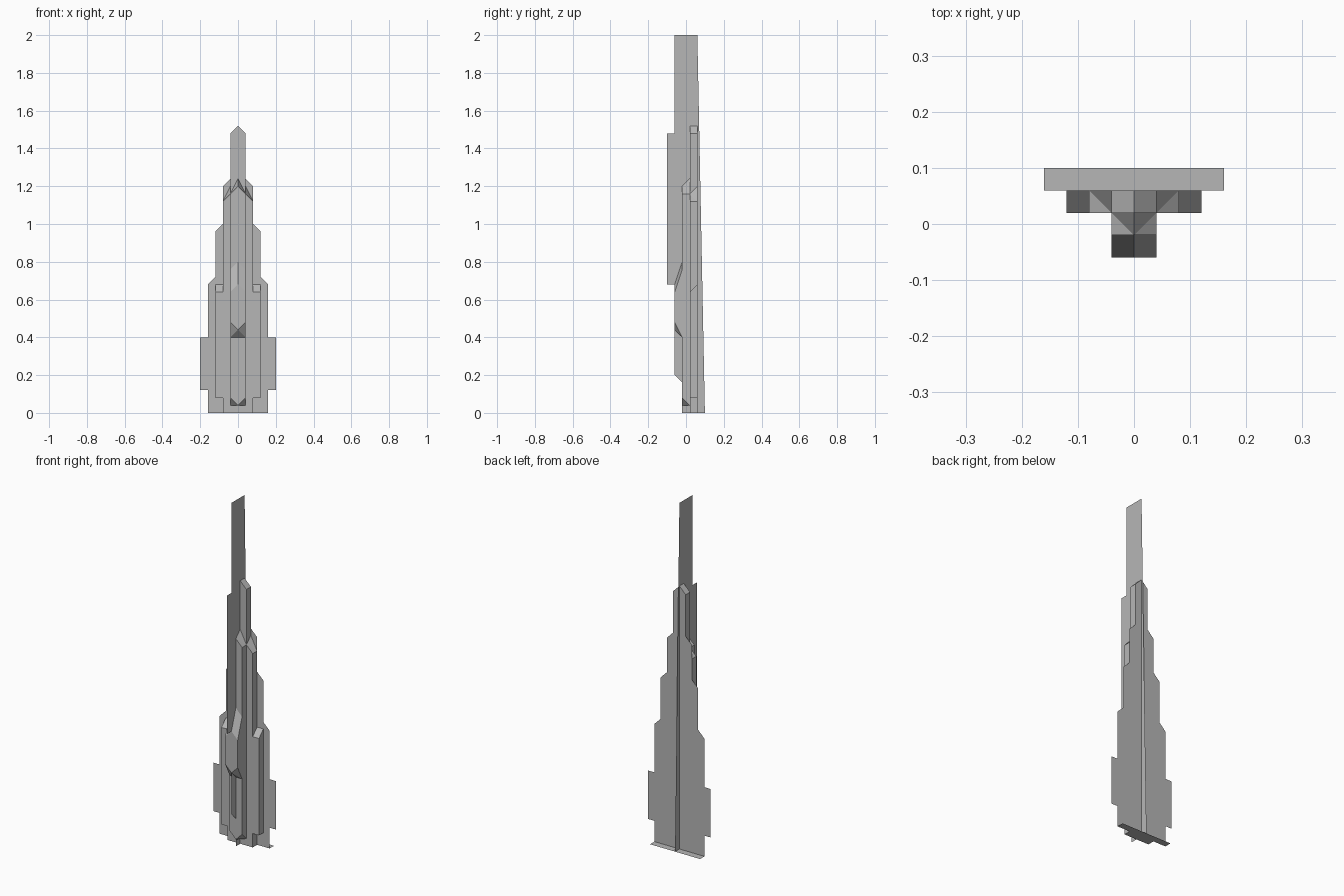
import bpy
import bmesh

cube = bpy.data.objects.get("Cube")
if cube:
    bpy.data.objects.remove(cube, do_unlink=True)

grey = bpy.data.materials.new("hull_grey")
grey.use_nodes = True
colour = (0.47, 0.47, 0.47, 1)
grey.diffuse_color = colour
grey.node_tree.nodes["Principled BSDF"].inputs["Base Color"].default_value = colour


def make(name, faces, mirror=False):
    """Object from faces given as lists of points, optionally mirrored in x."""
    bm = bmesh.new()
    for points in faces:
        bm.faces.new([bm.verts.new(p) for p in points])
    bmesh.ops.remove_doubles(bm, verts=bm.verts, dist=0.0001)
    mesh = bpy.data.meshes.new(name)
    bm.to_mesh(mesh)
    bm.free()
    mesh.materials.append(grey)
    obj = bpy.data.objects.new(name, mesh)
    bpy.context.collection.objects.link(obj)
    if mirror:
        obj.modifiers.new("Mirror", "MIRROR").use_axis[0] = True
    return obj


def column(name, x, y, low, high):
    """Mirrored column with an open inner side and back.
    Heights run inner front, outer front, outer back, inner back."""
    plan = [(x[0], y[0]), (x[1], y[0]), (x[1], y[1]), (x[0], y[1])]
    b = [(px, py, z) for (px, py), z in zip(plan, low)]
    t = [(px, py, z) for (px, py), z in zip(plan, high)]
    make(name, [
        (b[0], b[1], t[1], t[0]),      # front
        (b[1], b[2], t[2], t[1]),      # outer side
        (t[0], t[1], t[2]), (t[0], t[2], t[3]),
        (b[0], b[2], b[1]), (b[0], b[3], b[2]),
    ], mirror=True)


# Stepped back plate
half = [(0.16, 0), (0.16, 0.12), (0.2, 0.12), (0.2, 0.4), (0.16, 0.4),
        (0.16, 0.68), (0.12, 0.72), (0.12, 0.96), (0.08, 1.0),
        (0.08, 1.2), (0.04, 1.24), (0.04, 1.48), (0, 1.52)]
outline = half + [(-x, z) for x, z in reversed(half[:-1])]
make("back_plate", [[(x, 0.06, z) for x, z in reversed(outline)]])

# Upright centre fin
fin = [(-0.02, 0), (0.1, 0), (0.06, 2), (-0.06, 2), (-0.06, 1.48),
       (-0.1, 1.48), (-0.1, 0.68), (-0.06, 0.68), (-0.06, 0.2), (-0.02, 0.16)]
make("centre_fin", [[(0, y, z) for y, z in fin]])

# Flat strip behind the foot of the plate
make("foot_strip", [[(-0.16, 0.06, 0), (0.16, 0.06, 0),
                     (0.16, 0.1, 0), (-0.16, 0.1, 0)]])

# Stacked columns, from the tall rear one to the short front block
column("spire_column", (0, 0.04), (0.02, 0.06),
       (0, 0, 0, 0), (1.52, 1.48, 1.48, 1.52))
column("inner_columns", (0.04, 0.08), (0.02, 0.06),
       (0, 0, 0, 0), (1.16, 1.12, 1.12, 1.2))
column("outer_columns", (0.08, 0.12), (0.02, 0.06),
       (0.08, 0.08, 0.08, 0.08), (0.64, 0.64, 0.68, 0.68))
column("front_column", (0, 0.04), (-0.02, 0.02),
       (0.04, 0.08, 0.04, 0.04), (1.2, 1.16, 1.16, 1.24))
column("front_block", (0, 0.04), (-0.06, -0.02),
       (0.44, 0.48, 0.4, 0.4), (0.68, 0.64, 0.76, 0.8))
